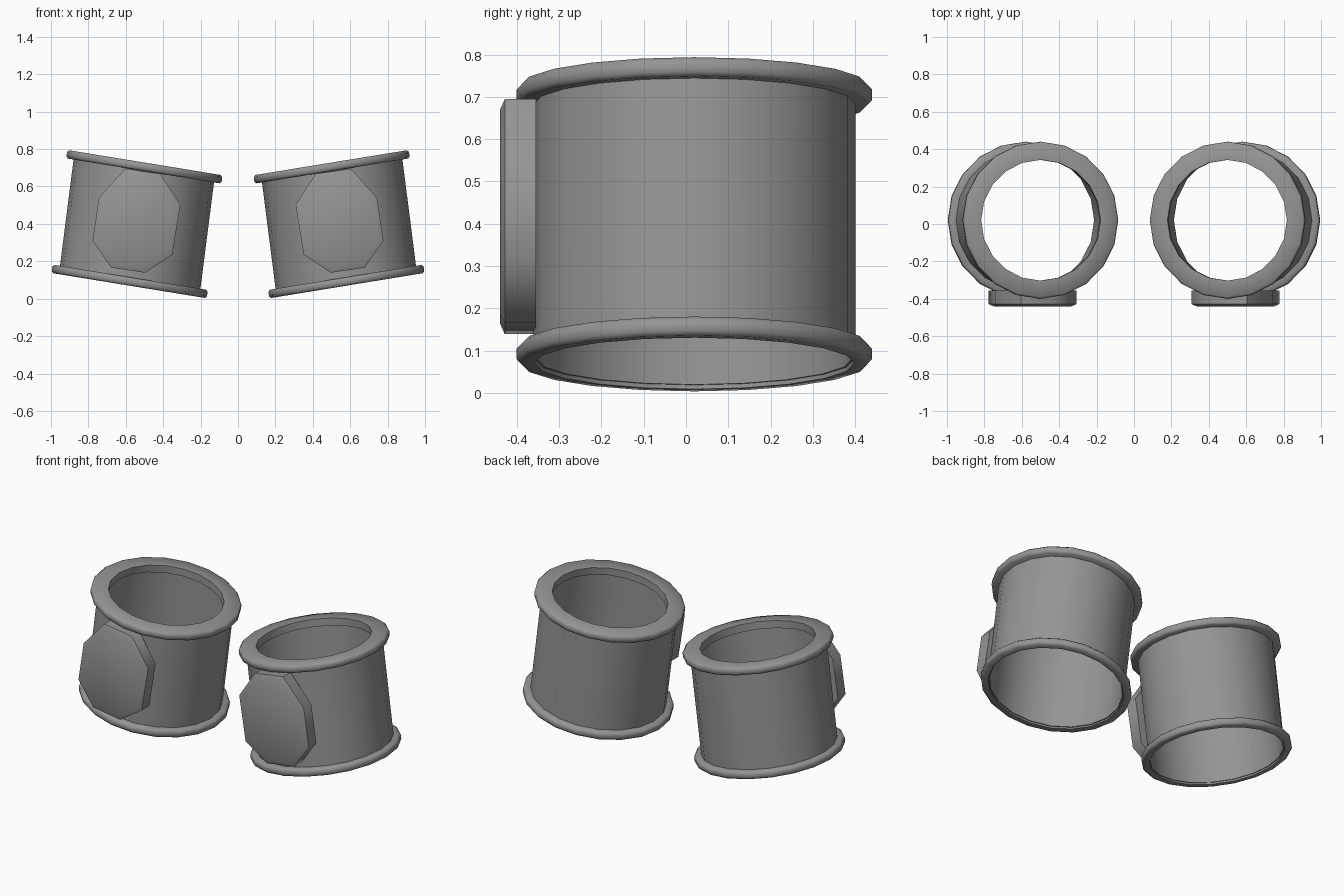
import bpy, bmesh, math
from mathutils import Matrix, Vector

cube = bpy.data.objects.get("Cube")
if cube:
    bpy.data.objects.remove(cube)

SIDES = 20
HEIGHT = 0.663   # length along the leaning axis
RIM = 0.045      # rim thickness

gray = bpy.data.materials.new("plain gray")
gray.use_nodes = True
color = (0.3, 0.3, 0.3, 1)
gray.diffuse_color = color
gray.node_tree.nodes["Principled BSDF"].inputs["Base Color"].default_value = color


def finish(name, bm, side):
    """Mirror to the wanted side, fix normals, link and shade."""
    bm.transform(Matrix.Diagonal((side, 1, 1, 1)))
    bmesh.ops.recalc_face_normals(bm, faces=bm.faces)
    mesh = bpy.data.meshes.new(name)
    bm.to_mesh(mesh)
    bm.free()
    mesh.materials.append(gray)
    obj = bpy.data.objects.new(name, mesh)
    bpy.context.collection.objects.link(obj)
    bpy.ops.object.select_all(action="DESELECT")
    obj.select_set(True)
    bpy.context.view_layer.objects.active = obj
    bpy.ops.object.shade_smooth_by_angle(angle=math.radians(50))


# Leaning frame: rims tilt a little more than the axis does
across = Vector((0.988, 0, 0.161))
axis = Vector((-0.084, 0, 0.658)).normalized()
base = Vector((0.582, 0.02, 0.07))
lean = Matrix.Translation(base) @ Matrix((across, (0, 1, 0), axis)).transposed().to_4x4()


def lathe(name, profile, side):
    """Spin a closed (radius, height) profile round the leaning axis."""
    bm = bmesh.new()
    rings = []
    for i in range(SIDES):
        a = math.tau * i / SIDES
        rings.append([bm.verts.new((r * math.cos(a), r * math.sin(a), h)) for r, h in profile])
    n = len(profile)
    for i in range(SIDES):
        r0, r1 = rings[i], rings[(i + 1) % SIDES]
        for j in range(n):
            k = (j + 1) % n
            bm.faces.new((r0[j], r1[j], r1[k], r0[k]))
    bm.transform(lean)
    finish(name, bm, side)


def rim_profile(inner, z0, c=0.01):
    """Flat rim with softened outer edges."""
    z1, R = z0 + RIM, 0.42
    return [(inner, z0), (R - c, z0), (R, z0 + c), (R, z1 - c), (R - c, z1), (inner, z1)]


# Elongated octagon outline of the front plate (x, z)
OUTLINE = [(0.603, 0.695), (0.416, 0.668), (0.308, 0.503), (0.351, 0.235),
           (0.496, 0.139), (0.678, 0.166), (0.778, 0.31), (0.743, 0.54)]


def plate(name, side):
    bm = bmesh.new()
    back = bm.faces.new([bm.verts.new((x, -0.355, z)) for x, z in OUTLINE])
    front = bmesh.ops.extrude_face_region(bm, geom=[back])["geom"]
    bmesh.ops.translate(bm, vec=(0, -0.073, 0), verts=[v for v in front if isinstance(v, bmesh.types.BMVert)])
    cap = [f for f in front if isinstance(f, bmesh.types.BMFace)]
    bmesh.ops.recalc_face_normals(bm, faces=bm.faces)
    bmesh.ops.inset_region(bm, faces=cap, thickness=0.025, depth=0.012, use_even_offset=True)
    finish(name, bm, side)


for label, side in (("left", 1), ("right", -1)):
    lathe(label + "_tube", [(0.372, 0.01), (0.38, 0.01), (0.38, HEIGHT - 0.01), (0.372, HEIGHT - 0.01)], side)
    lathe(label + "_bottom_rim", rim_profile(0.378, 0), side)
    lathe(label + "_top_rim", rim_profile(0.323, HEIGHT - RIM), side)
    plate(label + "_front_plate", side)
